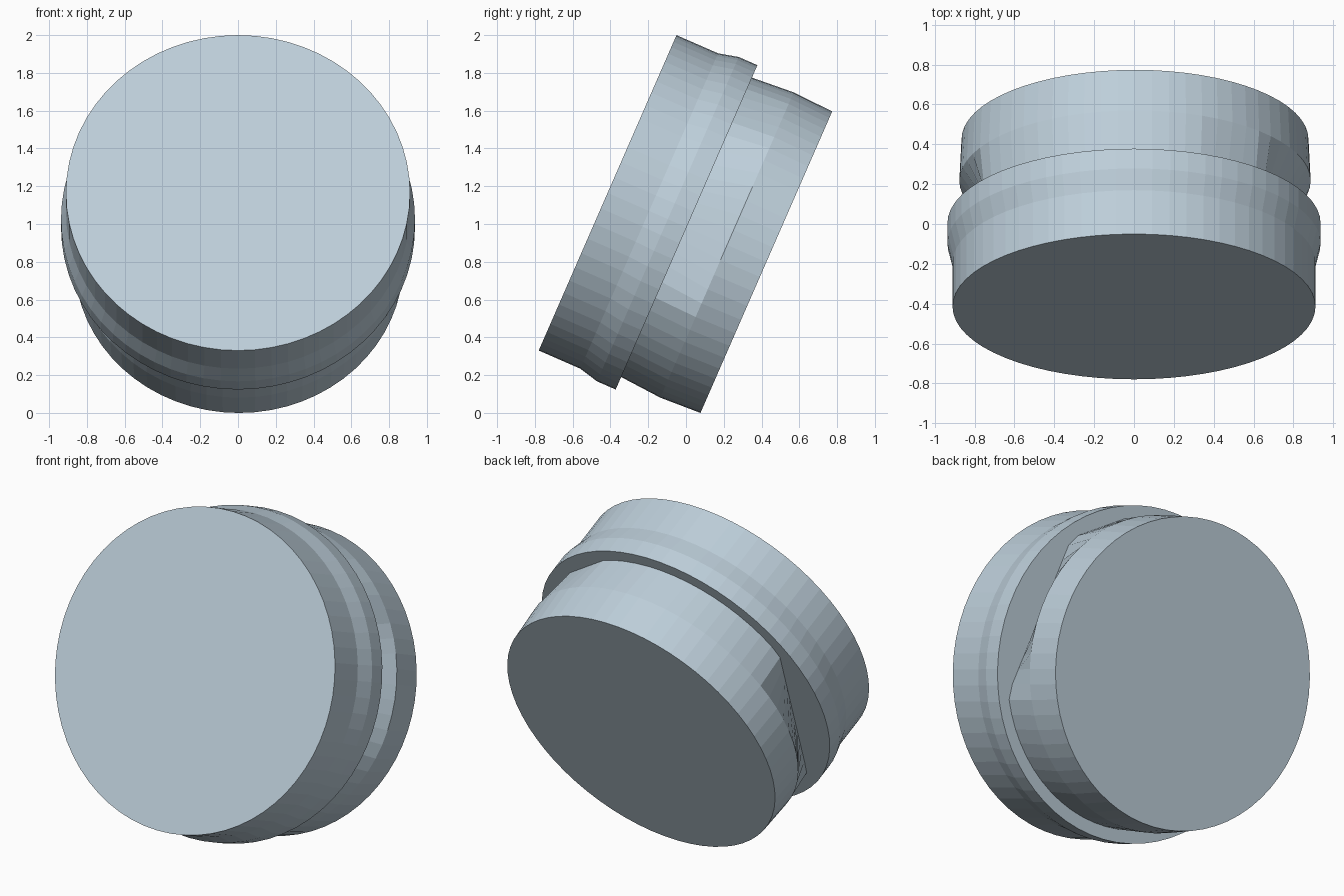
import bpy, bmesh, math
from mathutils import Vector

if "Cube" in bpy.data.objects:
    bpy.data.objects.remove(bpy.data.objects["Cube"], do_unlink=True)

SIDES = 64
TILT = math.radians(23.6)
ORIGIN = Vector((0, -0.415, 1.165))                        # centre of the front disc
ACROSS = Vector((1, 0, 0))
UP = Vector((0, math.sin(TILT), math.cos(TILT)))           # up along the disc
BACK = Vector((0, math.cos(TILT), -math.sin(TILT)))        # along the axis

mat = bpy.data.materials.new("pale_blue_grey")
mat.use_nodes = True
colour = (0.51, 0.62, 0.70, 1)
mat.diffuse_color = colour
bsdf = next(n for n in mat.node_tree.nodes if n.type == "BSDF_PRINCIPLED")
bsdf.inputs["Base Color"].default_value = colour


def circle(angle, r):
    return r


def chorded(angle, r):
    """Radius of a circle trimmed by straight chords between pairs of angles."""
    deg = math.degrees(angle)
    for start, end in ((-26, 42), (42, 68), (151, 219)):
        for a in (deg, deg - 360):
            if start < a < end:
                half = math.radians((end - start) / 2)
                mid = math.radians(a - (start + end) / 2)
                return r * math.cos(half) / math.cos(mid)
    return r


def loft(name, rings, shift=0.0):
    """Skin rings of (distance along axis, radius, outline) and cap both ends."""
    bm = bmesh.new()
    loops = []
    for depth, r, outline in rings:
        loop = []
        for i in range(SIDES):
            a = math.tau * i / SIDES
            q = outline(a, r)
            loop.append(bm.verts.new(ORIGIN + BACK * depth + UP * (q * math.sin(a))
                                     + ACROSS * (q * math.cos(a) + shift)))
        loops.append(loop)
    for lo, hi in zip(loops, loops[1:]):
        for i in range(SIDES):
            j = (i + 1) % SIDES
            bm.faces.new((lo[i], lo[j], hi[j], hi[i]))
    bm.faces.new(loops[0])
    bm.faces.new(loops[-1])
    bmesh.ops.recalc_face_normals(bm, faces=bm.faces)
    mesh = bpy.data.meshes.new(name)
    bm.to_mesh(mesh)
    bm.free()
    mesh.materials.append(mat)
    obj = bpy.data.objects.new(name, mesh)
    bpy.context.collection.objects.link(obj)
    return obj


# Front drum flaring out to a wider rim
loft("front_drum", [(0, 0.911, circle), (0.24, 0.911, circle),
                    (0.348, 0.937, circle), (0.456, 0.937, circle)])

# Rear drum, pinched flat on both sides where it meets the rim
loft("rear_drum", [(0.44, 0.865, chorded), (0.456, 0.865, chorded),
                   (0.69, 0.882, circle), (0.917, 0.871, circle)], shift=0.005)
